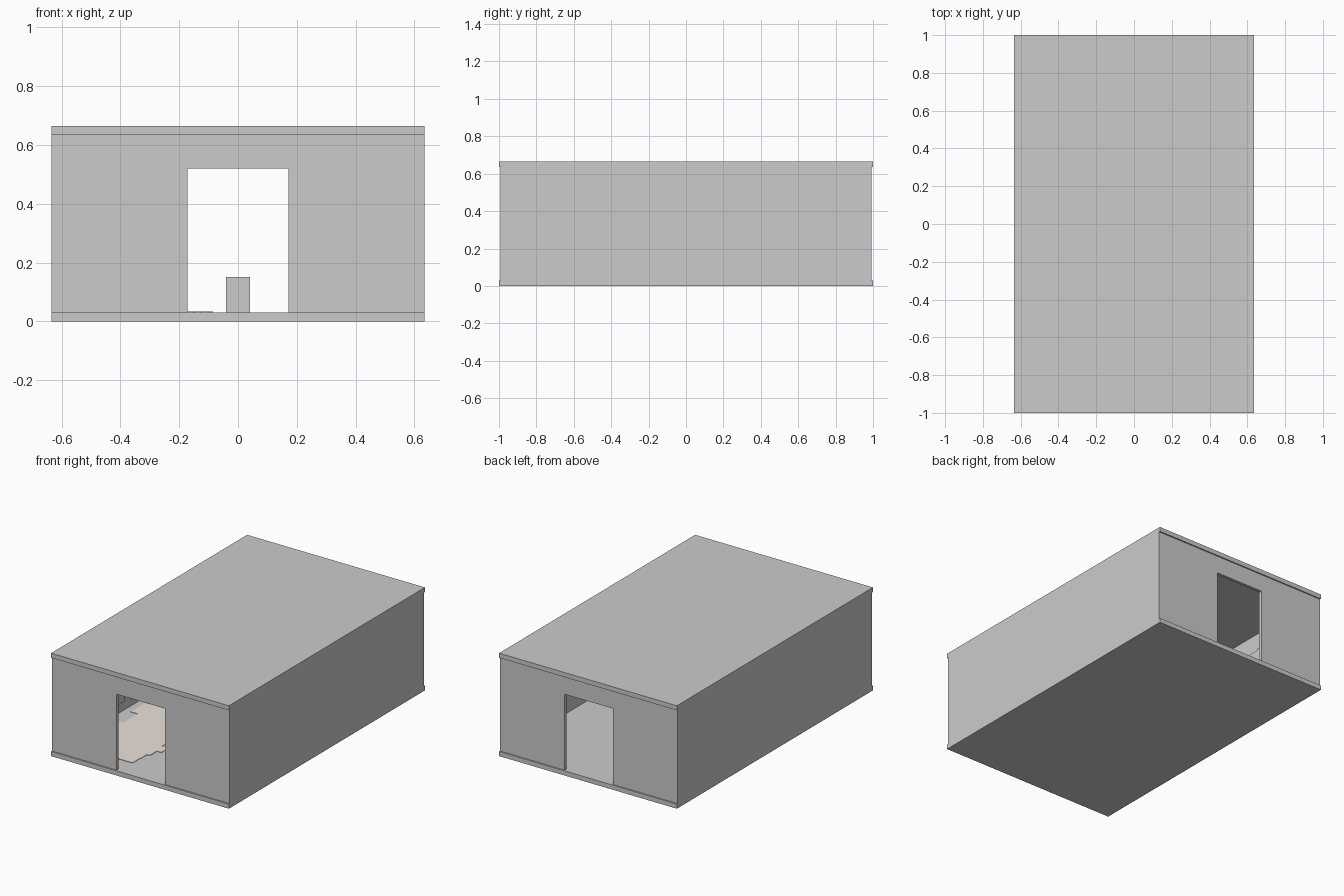
import bpy, bmesh, random
from mathutils import Matrix, Vector

if "Cube" in bpy.data.objects:
    bpy.data.objects.remove(bpy.data.objects["Cube"])

random.seed(4)

# Overall room dimensions
HX, HY, H = 0.635, 1.0, 0.665      # half width, half length, height
SLAB, WALL = 0.03, 0.02            # slab and wall thickness
WY = 0.992                         # end walls sit slightly inside the slab edge
DOOR_X, DOOR_TOP = 0.172, 0.52


def boxes(name, spans, color=None):
    """One object made of axis-aligned boxes given as (x0, x1, y0, y1, z0, z1)."""
    bm = bmesh.new()
    for x0, x1, y0, y1, z0, z1 in spans:
        size = Matrix.Diagonal((x1 - x0, y1 - y0, z1 - z0, 1))
        mid = Vector((x0 + x1, y0 + y1, z0 + z1)) / 2
        bmesh.ops.create_cube(bm, size=1, matrix=Matrix.Translation(mid) @ size)
    mesh = bpy.data.meshes.new(name)
    bm.to_mesh(mesh)
    bm.free()
    obj = bpy.data.objects.new(name, mesh)
    bpy.context.collection.objects.link(obj)
    if color:
        mat = bpy.data.materials.new(name)
        mat.diffuse_color = color
        mat.use_nodes = True
        mat.node_tree.nodes["Principled BSDF"].inputs["Base Color"].default_value = mat.diffuse_color
        mesh.materials.append(mat)
    return obj


def end_wall(name, y0, y1):
    """Wall with a doorway, extruded from an arch-shaped outline."""
    outline = [(-HX + WALL, SLAB), (-DOOR_X, SLAB), (-DOOR_X, DOOR_TOP), (DOOR_X, DOOR_TOP),
               (DOOR_X, SLAB), (HX - WALL, SLAB), (HX - WALL, H - SLAB), (-HX + WALL, H - SLAB)]
    bm = bmesh.new()
    face = bm.faces.new([bm.verts.new((x, y0, z)) for x, z in outline])
    new = bmesh.ops.extrude_face_region(bm, geom=[face])["geom"]
    bmesh.ops.translate(bm, vec=(0, y1 - y0, 0),
                        verts=[v for v in new if isinstance(v, bmesh.types.BMVert)])
    bmesh.ops.recalc_face_normals(bm, faces=bm.faces)
    mesh = bpy.data.meshes.new(name)
    bm.to_mesh(mesh)
    bm.free()
    bpy.context.collection.objects.link(bpy.data.objects.new(name, mesh))


# Floor and roof slabs
boxes("floor_slab", [(-HX, HX, -HY, HY, 0, SLAB)])
boxes("roof_slab", [(-HX, HX, -HY, HY, H - SLAB, H)])

# Long side walls
for name, x0 in (("left_wall", -HX), ("right_wall", HX - WALL)):
    boxes(name, [(x0, x0 + WALL, -WY, WY, SLAB, H - SLAB)])

# Front and back walls with doorways
end_wall("front_wall", -WY, -WY + WALL)
end_wall("back_wall", WY - WALL, WY)

# Central bench
boxes("bench", [(-0.04, 0.04, -0.4, 0.4, SLAB, 0.15)])

# Pale floor inlay with stepped edges
rows, pitch = 24, 1.72 / 24
inlay = []
for i in range(rows):
    y = -0.86 + i * pitch
    inlay.append((-0.5 - random.uniform(0, 0.08), -0.12 + random.uniform(-0.04, 0.04),
                  y, y + pitch, SLAB, SLAB + 0.003))
boxes("floor_inlay", inlay, (0.84, 0.76, 0.71, 1))

# Thin staggered boards on the left wall
boards = []
for i in range(rows):
    y = -0.86 + i * pitch
    boards.append((-HX + WALL, -HX + WALL + 0.006, y, y + pitch,
                   0.1 + random.uniform(-0.03, 0.03), 0.5 + random.uniform(-0.03, 0.03)))
boxes("wall_boards", boards)
